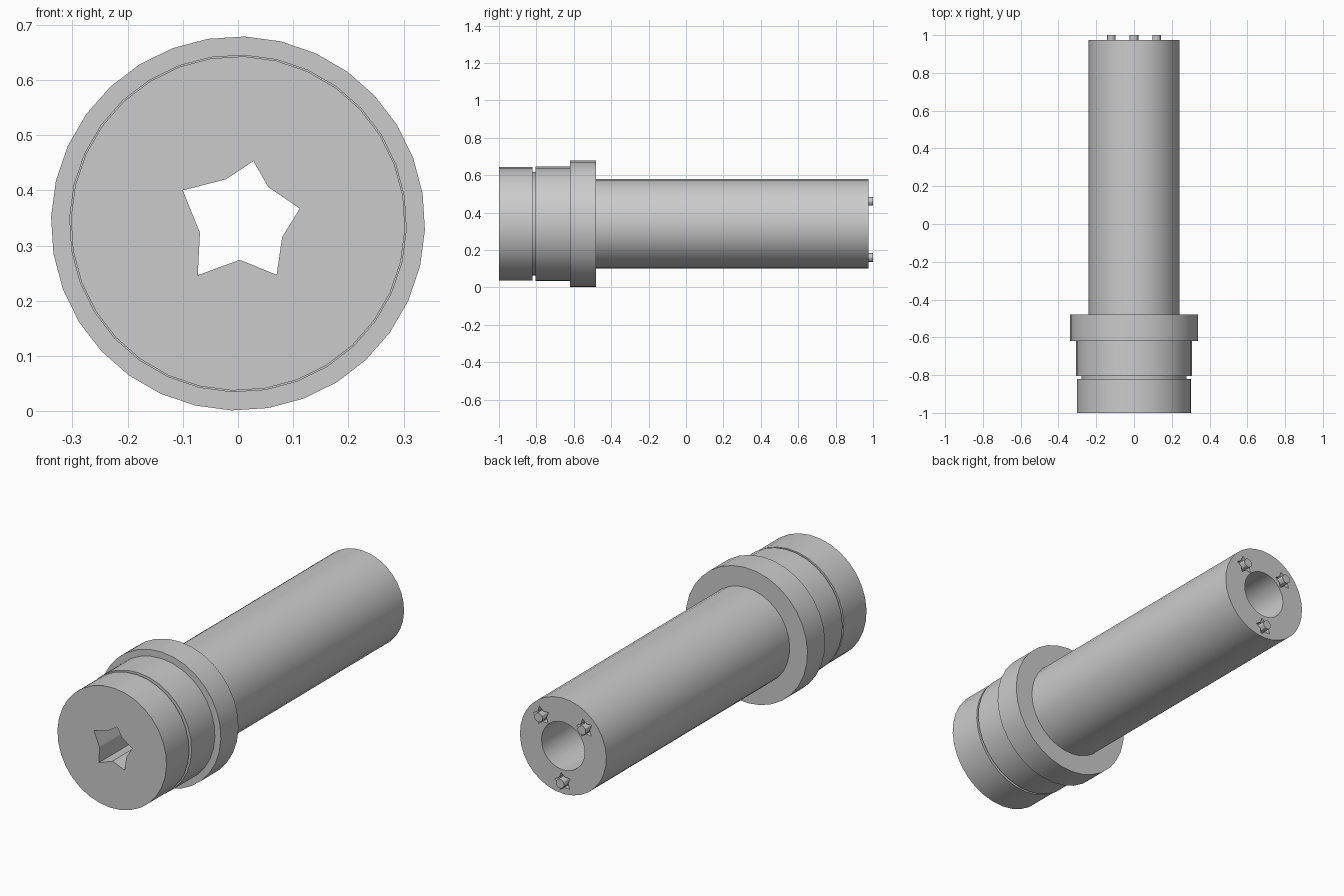
import bpy, bmesh, math
from mathutils import Vector

if "Cube" in bpy.data.objects:
    bpy.data.objects.remove(bpy.data.objects["Cube"])

AXIS_Z = 0.34
SIDES = 32

steel = bpy.data.materials.new("grey_steel")
steel.diffuse_color = (0.6, 0.6, 0.6, 1)
steel.use_nodes = True
steel.node_tree.nodes["Principled BSDF"].inputs["Base Color"].default_value = steel.diffuse_color


def finish(name, bm, mat=steel):
    bmesh.ops.recalc_face_normals(bm, faces=bm.faces)
    me = bpy.data.meshes.new(name)
    bm.to_mesh(me)
    bm.free()
    me.materials.append(mat)
    ob = bpy.data.objects.new(name, me)
    bpy.context.collection.objects.link(ob)
    return ob


def lathe(name, profile, cx=0, cz=AXIS_Z, sides=SIDES):
    """Revolve (radius, y) points about a y-parallel axis; closed ring profile if no point is on the axis."""
    bm = bmesh.new()
    rings = []
    for r, y in profile:
        angles = [math.tau * i / sides + math.radians(88) for i in range(sides)]
        rings.append([bm.verts.new((cx + r * math.cos(a), y, cz + r * math.sin(a))) for a in angles]
                     if r else [bm.verts.new((cx, y, cz))] * sides)
    for a, b in zip(rings, rings[1:] + rings[:1]):
        for i in range(sides):
            j = (i + 1) % sides
            quad = list(dict.fromkeys((a[i], a[j], b[j], b[i])))
            if len(quad) > 2:
                bm.faces.new(quad)
    return finish(name, bm)


def prism(name, points, y0, y1):
    bm = bmesh.new()
    face = bm.faces.new([bm.verts.new((x, y0, z)) for x, z in points])
    new = bmesh.ops.extrude_face_region(bm, geom=[face])["geom"]
    bmesh.ops.translate(bm, verts=[v for v in new if isinstance(v, bmesh.types.BMVert)],
                        vec=Vector((0, y1 - y0, 0)))
    ob = finish(name, bm)
    ob.hide_render = True
    return ob


def cut(ob, cutter):
    mod = ob.modifiers.new("cut", "BOOLEAN")
    mod.operation, mod.solver, mod.object = "DIFFERENCE", "EXACT", cutter
    bpy.context.view_layer.objects.active = ob
    bpy.ops.object.modifier_apply(modifier=mod.name)
    bpy.data.objects.remove(cutter)


def smooth(ob):
    bpy.ops.object.select_all(action="DESELECT")
    ob.select_set(True)
    bpy.context.view_layer.objects.active = ob
    bpy.ops.object.shade_smooth_by_angle(angle=math.radians(30))


# Stepped head with groove and flange
head = lathe("head", [(0, -1), (0.303, -1), (0.303, -0.82), (0.277, -0.82), (0.277, -0.805),
                      (0.306, -0.805), (0.306, -0.62), (0.339, -0.62), (0.339, -0.48), (0, -0.48)])

# Star socket through the head
star = [(0.028, 0.453), (-0.022, 0.42), (-0.1, 0.4), (-0.069, 0.323), (-0.073, 0.246),
        (0.003, 0.274), (0.07, 0.247), (0.08, 0.315), (0.112, 0.367), (0.055, 0.406)]
cut(head, prism("star_cutter", star, -1.1, -0.4))

# Hollow shaft
shaft = lathe("shaft", [(0.12, -0.48), (0.24, -0.48), (0.24, 0.975), (0.12, 0.975)])

# Small pins, each standing in a shallow star recess
pins = []
for n, (x, z) in enumerate([(-0.12, 0.46), (0.12, 0.46), (0, 0.16)]):
    points = []
    for i in range(10):
        r = 0.046 if i % 2 == 0 else 0.027
        a = math.radians(75 + 36 * i)
        points.append((x + r * math.cos(a), z + r * math.sin(a)))
    cut(shaft, prism("recess_cutter", points, 0.95, 1.05))
    pins.append(lathe(f"pin_{n + 1}", [(0, 0.94), (0.023, 0.94), (0.023, 1), (0, 1)], x, z, 12))

for ob in [head, shaft] + pins:
    smooth(ob)
